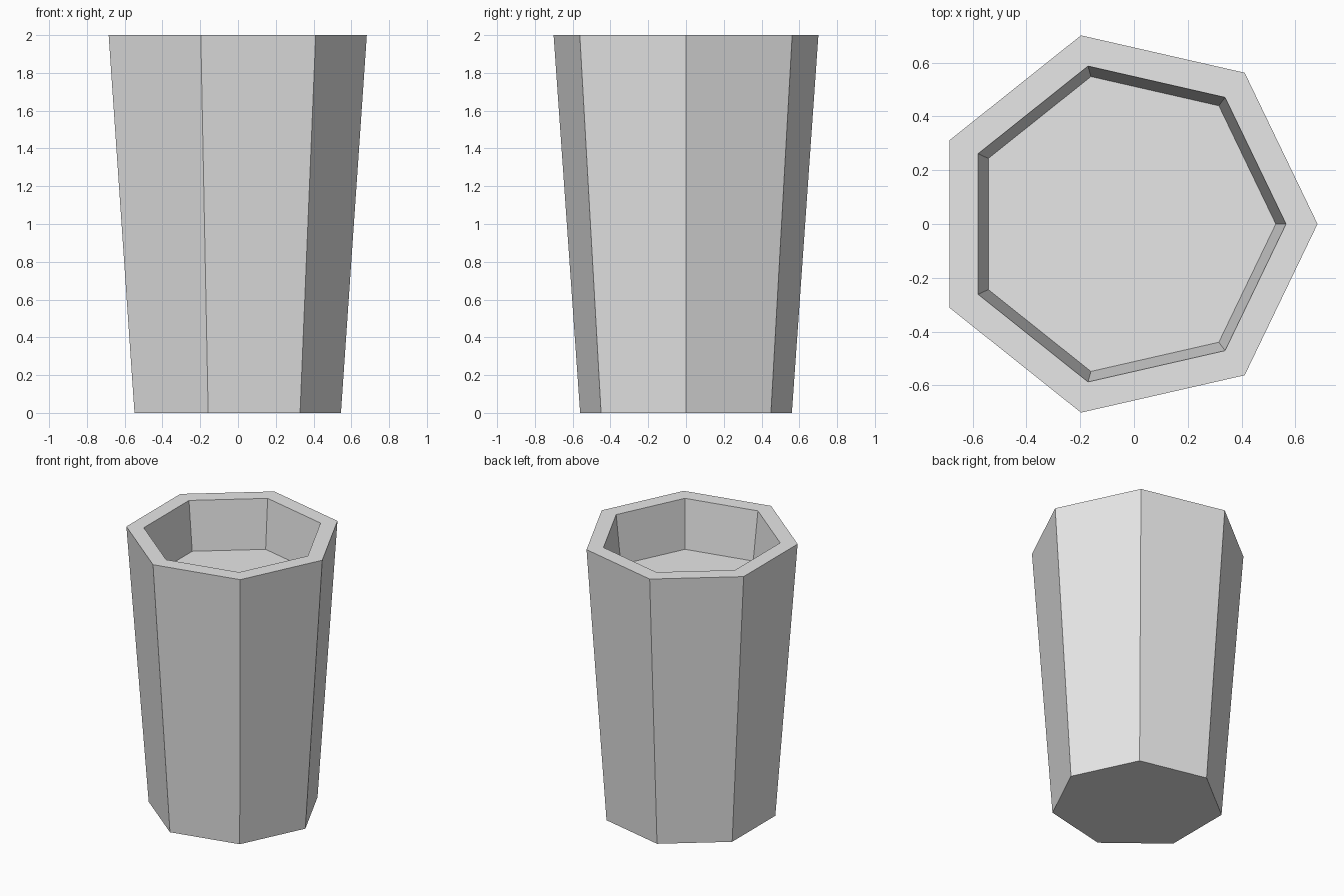
import bpy
import bmesh
from math import cos, sin, tau

default_cube = bpy.data.objects.get("Cube")
if default_cube:
    bpy.data.objects.remove(default_cube, do_unlink=True)

SIDES = 7

# Plain grey for the whole cup
grey = bpy.data.materials.new("light_grey")
grey.use_nodes = True
colour = (0.8, 0.8, 0.8, 1.0)
grey.diffuse_color = colour
grey.node_tree.nodes["Principled BSDF"].inputs["Base Color"].default_value = colour


def ring(bm, radius, centre_x, z):
    """Seven-sided ring with one corner pointing to +x."""
    return [bm.verts.new((centre_x + radius * cos(tau * i / SIDES),
                          radius * sin(tau * i / SIDES), z))
            for i in range(SIDES)]


def bridge(bm, a, b):
    for i in range(SIDES):
        j = (i + 1) % SIDES
        bm.faces.new((a[i], a[j], b[j], b[i]))


# Profile: base, outer rim, inner rim, recessed floor (radius, centre x, height)
profile = [(0.575, -0.030, 0.0), (0.719, -0.037, 2.0),
           (0.602, -0.037, 2.0), (0.562, -0.035, 1.645)]

bm = bmesh.new()
rings = [ring(bm, *p) for p in profile]
for lower, upper in zip(rings, rings[1:]):
    bridge(bm, lower, upper)
bm.faces.new(rings[0][::-1])   # underside
bm.faces.new(rings[-1])        # recessed floor
bmesh.ops.recalc_face_normals(bm, faces=bm.faces)

mesh = bpy.data.meshes.new("tapered_cup")
bm.to_mesh(mesh)
bm.free()
mesh.materials.append(grey)
cup = bpy.data.objects.new("tapered_cup", mesh)
bpy.context.scene.collection.objects.link(cup)
